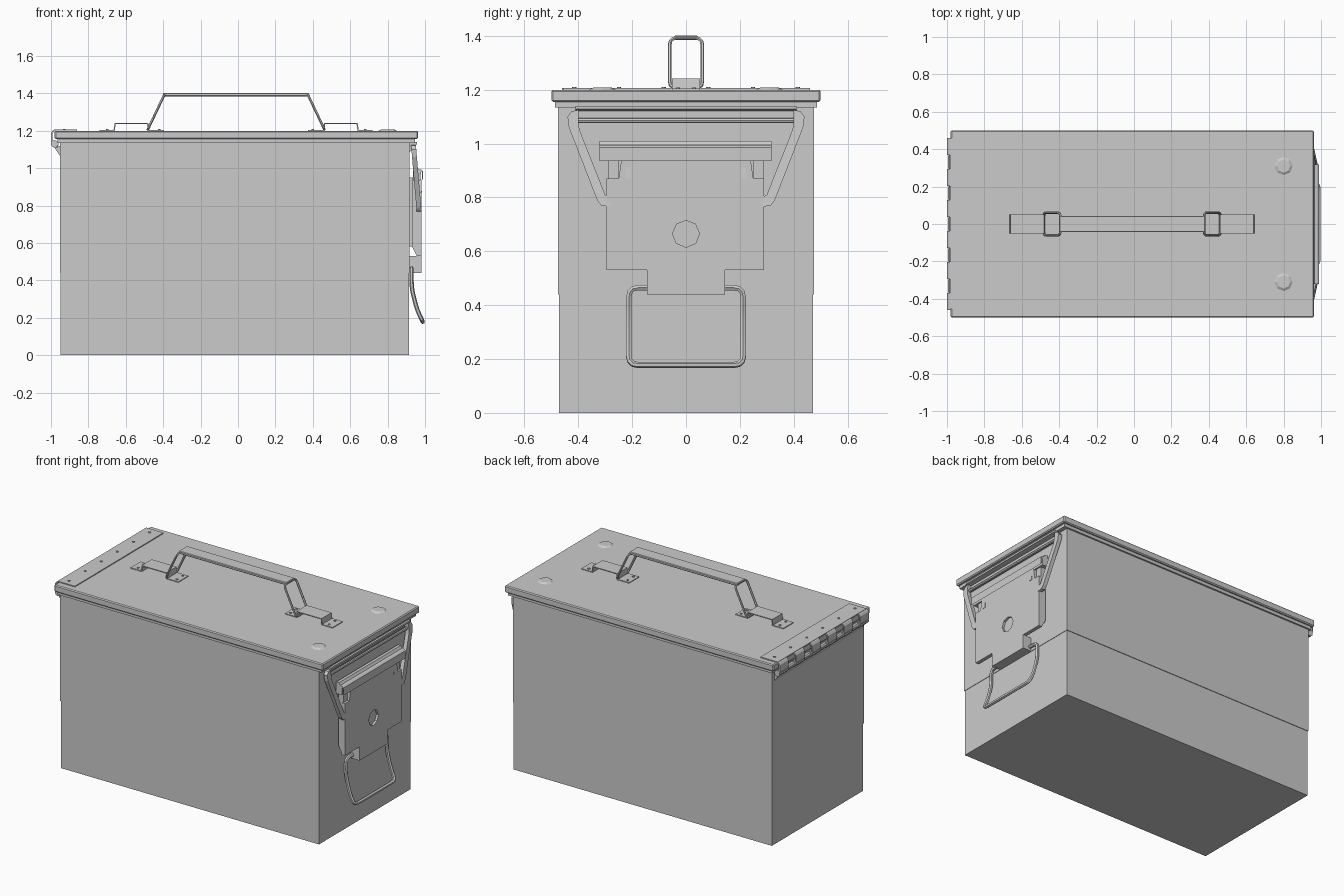
import bpy, bmesh, math
from mathutils import Vector

if "Cube" in bpy.data.objects:
    bpy.data.objects.remove(bpy.data.objects["Cube"])


def finish(name, bm, bevel=0):
    bmesh.ops.recalc_face_normals(bm, faces=bm.faces)
    me = bpy.data.meshes.new(name)
    bm.to_mesh(me)
    bm.free()
    ob = bpy.data.objects.new(name, me)
    bpy.context.collection.objects.link(ob)
    if bevel:
        m = ob.modifiers.new("bevel", 'BEVEL')
        m.width, m.segments = bevel, 1
    return ob


def box(name, x0, x1, y0, y1, z0, z1, bevel=0):
    return prism(name, [(x0, z0), (x1, z0), (x1, z1), (x0, z1)], y0, y1, 'y', bevel)


def prism(name, pts, a, b, axis='y', bevel=0):
    """Extrude an (x,z) profile along y, or a (y,z) profile along x."""
    bm = bmesh.new()
    put = (lambda p, t: (p[0], t, p[1])) if axis == 'y' else (lambda p, t: (t, p[0], p[1]))
    lo = [bm.verts.new(put(p, a)) for p in pts]
    hi = [bm.verts.new(put(p, b)) for p in pts]
    bm.faces.new(lo)
    bm.faces.new(hi[::-1])
    for i in range(len(pts)):
        j = (i + 1) % len(pts)
        bm.faces.new((lo[i], hi[i], hi[j], lo[j]))
    return finish(name, bm, bevel)


def cyl(name, loc, r, depth, axis='z', sides=8, r2=None):
    bm = bmesh.new()
    bmesh.ops.create_cone(bm, cap_ends=True, segments=sides, radius1=r,
                          radius2=r if r2 is None else r2, depth=depth)
    ob = finish(name, bm)
    ob.location = loc
    ob.rotation_euler = {'z': (0, 0, 0), 'y': (math.pi / 2, 0, 0), 'x': (0, math.pi / 2, 0)}[axis]
    return ob


def wire(name, pts, r, fillet, closed=False):
    """Round wire along a path with filleted corners."""
    pts = [Vector(p) for p in pts]
    out, n = [], len(pts)
    for i, p in enumerate(pts):
        if not closed and i in (0, n - 1):
            out.append(p)
            continue
        a, b = pts[i - 1] - p, pts[(i + 1) % n] - p
        p0 = p + a.normalized() * min(fillet, a.length * .45)
        p1 = p + b.normalized() * min(fillet, b.length * .45)
        out += [p0.lerp(p, t).lerp(p.lerp(p1, t), t) for t in (0, .33, .67, 1)]
    cu = bpy.data.curves.new(name, 'CURVE')
    cu.dimensions = '3D'
    cu.bevel_depth, cu.bevel_resolution = r, 1
    cu.use_fill_caps = True
    sp = cu.splines.new('POLY')
    sp.points.add(len(out) - 1)
    for q, v in zip(sp.points, out):
        q.co = (*v, 1)
    sp.use_cyclic_u = closed
    ob = bpy.data.objects.new(name, cu)
    bpy.context.collection.objects.link(ob)
    bpy.ops.object.select_all(action='DESELECT')
    ob.select_set(True)
    bpy.context.view_layer.objects.active = ob
    bpy.ops.object.convert(target='MESH')
    bpy.ops.object.shade_smooth_by_angle()
    return ob


# Body: lower can with a slightly wider upper section
box("body_lower", -.95, .915, -.471, .471, 0, .44)
box("body_upper", -.953, .918, -.475, .475, .44, 1.15)

# Lid with skirt
box("lid_skirt", -.965, .945, -.486, .486, 1.135, 1.165)
box("lid", -.98, .962, -.5, .5, 1.155, 1.2, .006)
for s in (-1, 1):
    cyl("lid_stud", (.8, s * .31, 1.203), .052, .01, r2=.035)

# Hinge: top leaf, knuckles, pin, lower leaf, rivets
box("hinge_top_leaf", -.985, -.86, -.455, .46, 1.198, 1.206)
for i in range(6):
    y = -.415 + i * .166
    prism("hinge_strap", [(-.98, 1.206), (-.992, 1.2), (-1, 1.188), (-1, 1.14), (-.992, 1.14),
                          (-.992, 1.185), (-.98, 1.198)], y - .045, y + .045)
    cyl("hinge_upper_knuckle", (-.98, y, 1.13), .02, .09, 'y', 10)
    cyl("hinge_rivet", (-.93, y, 1.207), .008, .006, sides=6)
    cyl("hinge_lower_rivet", (-.955, y, 1.085), .007, .006, 'x', 6)
for i in range(5):
    cyl("hinge_lower_knuckle", (-.977, -.332 + i * .166, 1.128), .018, .07, 'y', 10)
cyl("hinge_pin", (-.978, 0, 1.13), .01, .91, 'y', 8)
prism("hinge_lower_leaf", [(-.985, 1.115), (-.97, 1.11), (-.952, 1.12), (-.952, 1.065),
                           (-.958, 1.075)], -.45, .45)

# Carrying handle: brackets, tilted wire loops and grip
for s in (-1, 1):
    cx = -.01
    P = lambda x, z: (cx + s * x, z)
    prism("handle_bracket", [P(.73, 1.2), P(.73, 1.205), P(.655, 1.205), P(.65, 1.241), P(.47, 1.241),
                             P(.465, 1.205), P(.385, 1.205), P(.385, 1.199), P(.471, 1.199),
                             P(.476, 1.235), P(.644, 1.235), P(.649, 1.2)], -.052, .052)
    for y in (-.03, .03):
        for x in (.41, .69):
            cyl("bracket_rivet", (cx + s * x, y, 1.206), .008, .006, sides=6)
    wire("handle_loop", [(cx + s * x, y, z) for x, y, z in
                         ((.472, -.06, 1.207), (.472, .06, 1.207), (.384, .06, 1.392), (.384, -.06, 1.392))],
         .007, .025, True)
box("handle_grip", -.4, .38, -.044, .044, 1.384, 1.402, .004)

# Lid catch under the front edge of the lid
prism("lid_catch", [(.916, 1.14), (.958, 1.14), (.958, 1.128), (.928, 1.122),
                    (.928, 1.095), (.916, 1.085)], -.41, .41)

# Bail: round bar across the top, flat arms leaning down to the latch
cyl("bail_bar", (.938, 0, 1.086), .01, .82, 'y', 8)
for s in (-1, 1):
    arm = [(.40, 1.125), (.425, 1.12), (.44, 1.10), (.435, 1.06), (.33, .79), (.315, .77),
           (.28, .765), (.28, .80), (.30, .81), (.395, 1.05), (.40, 1.08)]
    ob = prism("bail_arm", [(s * y, z) for y, z in arm], 0, .026, 'x')
    for v in ob.data.vertices:
        v.co.x += .925 + (1.125 - v.co.z) * .085

# Latch lever: stepped plate with side flanges and a round recess
plate = prism("latch_plate", [(-.295, .53), (-.145, .53), (-.145, .44), (.145, .44), (.145, .53), (.29, .53),
                              (.29, .87), (.25, .87), (.24, .94), (-.24, .94), (-.25, .87), (-.295, .87)],
              .955, .98, 'x')
cutter = cyl("hole_cutter", (.98, 0, .665), .05, .03, 'x', 8)
cutter.hide_render = True
cutter.hide_viewport = True
m = plate.modifiers.new("hole", 'BOOLEAN')
m.object, m.operation, m.solver = cutter, 'DIFFERENCE', 'EXACT'
box("latch_tab", .916, .979, -.144, .144, .44, .53)
for s in (-1, 1):
    ys = sorted((s * .278, s * .29))
    prism("latch_flange", [(.93, .58), (.957, .53), (.957, .87), (.935, .95), (.93, .95)], *ys)
    prism("latch_gusset", [(.97, .87), (.983, .87), (.978, .94), (.965, .94)], *sorted((s * .205, s * .225)))
    box("latch_ear", .935, .965, *sorted((s * .25, s * .29)), .86, .94)
    box("latch_pivot", .916, .94, *sorted((s * .22, s * .27)), .58, .95)

# Latch lip: outward-curling strip along the top of the lever
prism("latch_lip", [(.935, .935), (.975, .935), (.978, .98), (.984, .982), (.984, .945), (.989, .935),
                    (.989, .985), (.98, .992), (.965, .995), (.955, 1.01), (.935, 1.01)], -.322, .318)

# Side carrying loop below the latch
side = [(.928, .465), (.928, .36), (.955, .25), (.988, .178)]
path = [(x, -.212, z) for x, z in side] + [(x, .212, z) for x, z in side[::-1]]
wire("side_handle", path, .0115, .035, True)
